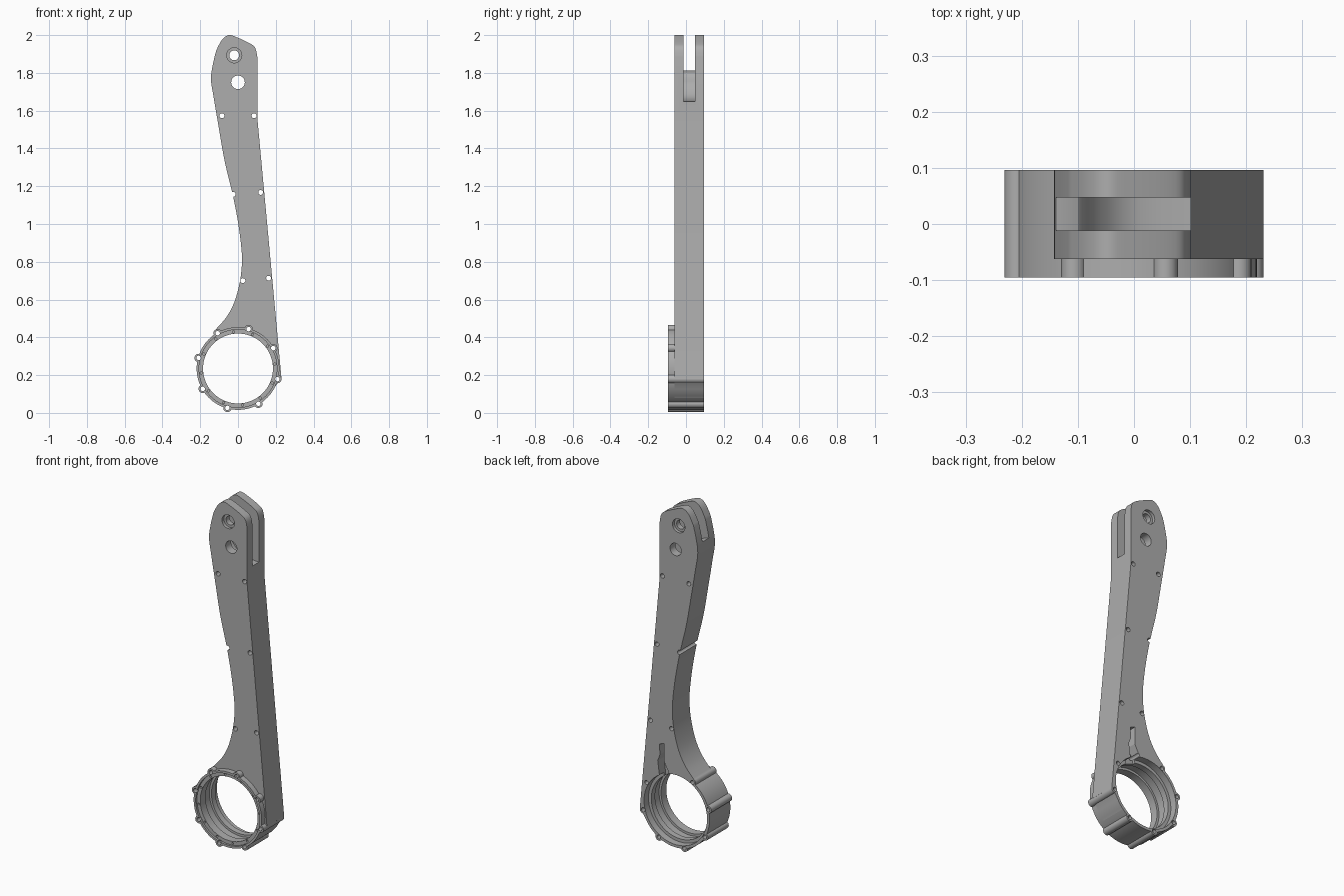
import bpy, bmesh
from math import sin, cos, radians, pi
from mathutils import Vector

if "Cube" in bpy.data.objects:
    bpy.data.objects.remove(bpy.data.objects["Cube"], do_unlink=True)

grey = bpy.data.materials.new("machined_grey")
grey.use_nodes = True
grey.diffuse_color = (0.42, 0.42, 0.42, 1)
grey.node_tree.nodes["Principled BSDF"].inputs["Base Color"].default_value = (0.42, 0.42, 0.42, 1)

FRONT, SEAM, BACK = -0.095, -0.062, 0.096
CENTRE = (0, 0.235)
BOLT_RADIUS = 0.216


def circle(centre, r, n=32):
    return [(centre[0] + r * cos(2 * pi * i / n), centre[1] + r * sin(2 * pi * i / n)) for i in range(n)]


def on_ring(angle, r):
    return (CENTRE[0] + r * cos(radians(angle)), CENTRE[1] + r * sin(radians(angle)))


def prism(name, outline, y0, y1):
    """Extrude an x-z outline along y."""
    bm = bmesh.new()
    face = bm.faces.new([bm.verts.new((x, y0, z)) for x, z in outline])
    moved = bmesh.ops.extrude_face_region(bm, geom=[face])["geom"]
    bmesh.ops.translate(bm, vec=(0, y1 - y0, 0), verts=[v for v in moved if isinstance(v, bmesh.types.BMVert)])
    bmesh.ops.recalc_face_normals(bm, faces=bm.faces)
    mesh = bpy.data.meshes.new(name)
    bm.to_mesh(mesh)
    bm.free()
    mesh.materials.append(grey)
    obj = bpy.data.objects.new(name, mesh)
    bpy.context.collection.objects.link(obj)
    return obj


def combine(target, operation, outline, y0, y1):
    """Join or cut a prism, then discard the helper."""
    tool = prism("helper", outline, y0, y1)
    tool.hide_render = True
    mod = target.modifiers.new("shape", "BOOLEAN")
    mod.operation, mod.solver, mod.object = operation, "EXACT", tool
    bpy.context.view_layer.objects.active = target
    bpy.ops.object.modifier_apply(modifier=mod.name)
    bpy.data.objects.remove(tool, do_unlink=True)


def smooth_path(points, steps=5):
    """Catmull-Rom curve through the points."""
    pts = [Vector(p) for p in [points[0]] + points + [points[-1]]]
    path = []
    for a, b, c, d in zip(pts, pts[1:], pts[2:], pts[3:]):
        for i in range(steps):
            t = i / steps
            path.append(tuple(0.5 * (2 * b + (c - a) * t + (2 * a - 5 * b + 4 * c - d) * t * t
                                     + (3 * b - a - 3 * c + d) * t ** 3)))
    return path + [points[-1]]


# Arm outline: rounded top, straight left side, curved right side
top = smooth_path([(-0.115, 1.92), (-0.085, 1.975), (-0.05, 2.0), (-0.01, 1.99), (0.065, 1.955),
                   (0.092, 1.93), (0.102, 1.885)])
waist = smooth_path([(-0.12, 0.44), (-0.063, 0.505), (-0.02, 0.585), (0.01, 0.695), (0.021, 0.8),
                     (0.016, 0.89), (0, 1.01), (-0.028, 1.156), (-0.07, 1.33), (-0.1, 1.5),
                     (-0.127, 1.66), (-0.143, 1.765), (-0.133, 1.845), (-0.115, 1.92)])
foot = [(0.102, 1.565), (0.23, 0.185), (0.155, 0.08), (0, 0.235)]
arm = prism("arm_body", top + foot + waist[:-1], SEAM, BACK)

# Lower housing and its bolt bosses
bolt_angles = [75 - 45 * i for i in range(8)]
combine(arm, "UNION", circle(CENTRE, 0.219, 96), SEAM, BACK)
for angle in bolt_angles:
    combine(arm, "UNION", circle(on_ring(angle, BOLT_RADIUS), 0.022, 24), SEAM, BACK)

# Stepped bore
combine(arm, "DIFFERENCE", circle(CENTRE, 0.185, 96), -0.2, 0.2)
combine(arm, "DIFFERENCE", circle(CENTRE, 0.198, 96), -0.035, 0.02)
combine(arm, "DIFFERENCE", circle(CENTRE, 0.203, 96), 0.055, 0.2)

# Fork gap with a curved floor
floor = smooth_path([(-0.2, 1.82), (-0.1, 1.8), (-0.07, 1.725), (0.01, 1.66), (0.2, 1.645)])
combine(arm, "DIFFERENCE", floor + [(0.2, 2.1), (-0.2, 2.1)], -0.012, 0.047)

# Pivot holes, the upper one counterbored on both sides
pivot = (-0.02, 1.893)
combine(arm, "DIFFERENCE", circle((0, 1.75), 0.036), -0.2, 0.2)
combine(arm, "DIFFERENCE", circle(pivot, 0.026), -0.2, 0.2)
combine(arm, "DIFFERENCE", circle(pivot, 0.04), -0.2, SEAM + 0.018)
combine(arm, "DIFFERENCE", circle(pivot, 0.04), BACK - 0.018, 0.2)

# Screw holes along the arm edges
for spot in [(-0.085, 1.573), (0.085, 1.573), (-0.025, 1.157), (0.12, 1.167), (0.026, 0.7), (0.162, 0.713)]:
    combine(arm, "DIFFERENCE", circle(spot, 0.013, 16), -0.2, 0.2)

# Channel in the back, opening into the bore
channel = [(0.075, 0.6), (0.105, 0.59), (0.1, 0.53), (0.115, 0.49), (0.1, 0.38), (0.03, 0.38),
           (0.05, 0.45), (0.075, 0.5)]
combine(arm, "DIFFERENCE", channel, 0.04, 0.2)

# Front cover ring with bosses and a sunken ledge
cover = prism("front_cover_ring", circle(CENTRE, 0.219, 96), FRONT, SEAM)
for angle in bolt_angles:
    combine(cover, "UNION", circle(on_ring(angle, BOLT_RADIUS), 0.022, 24), FRONT, SEAM)
combine(cover, "DIFFERENCE", circle(CENTRE, 0.185, 96), -0.2, 0.2)
combine(cover, "DIFFERENCE", circle(CENTRE, 0.206, 96), -0.2, FRONT + 0.012)

# Small blind holes in the ledge
for i in range(12):
    combine(cover, "DIFFERENCE", circle(on_ring(7 + 30 * i, 0.196), 0.006, 12), -0.2, FRONT + 0.024)

# Bolt holes through cover and housing
for part in (arm, cover):
    for angle in bolt_angles:
        combine(part, "DIFFERENCE", circle(on_ring(angle, BOLT_RADIUS), 0.012, 16), -0.2, 0.2)
    bpy.ops.object.select_all(action="DESELECT")
    part.select_set(True)
    bpy.context.view_layer.objects.active = part
    bpy.ops.object.shade_smooth_by_angle(angle=radians(25))
